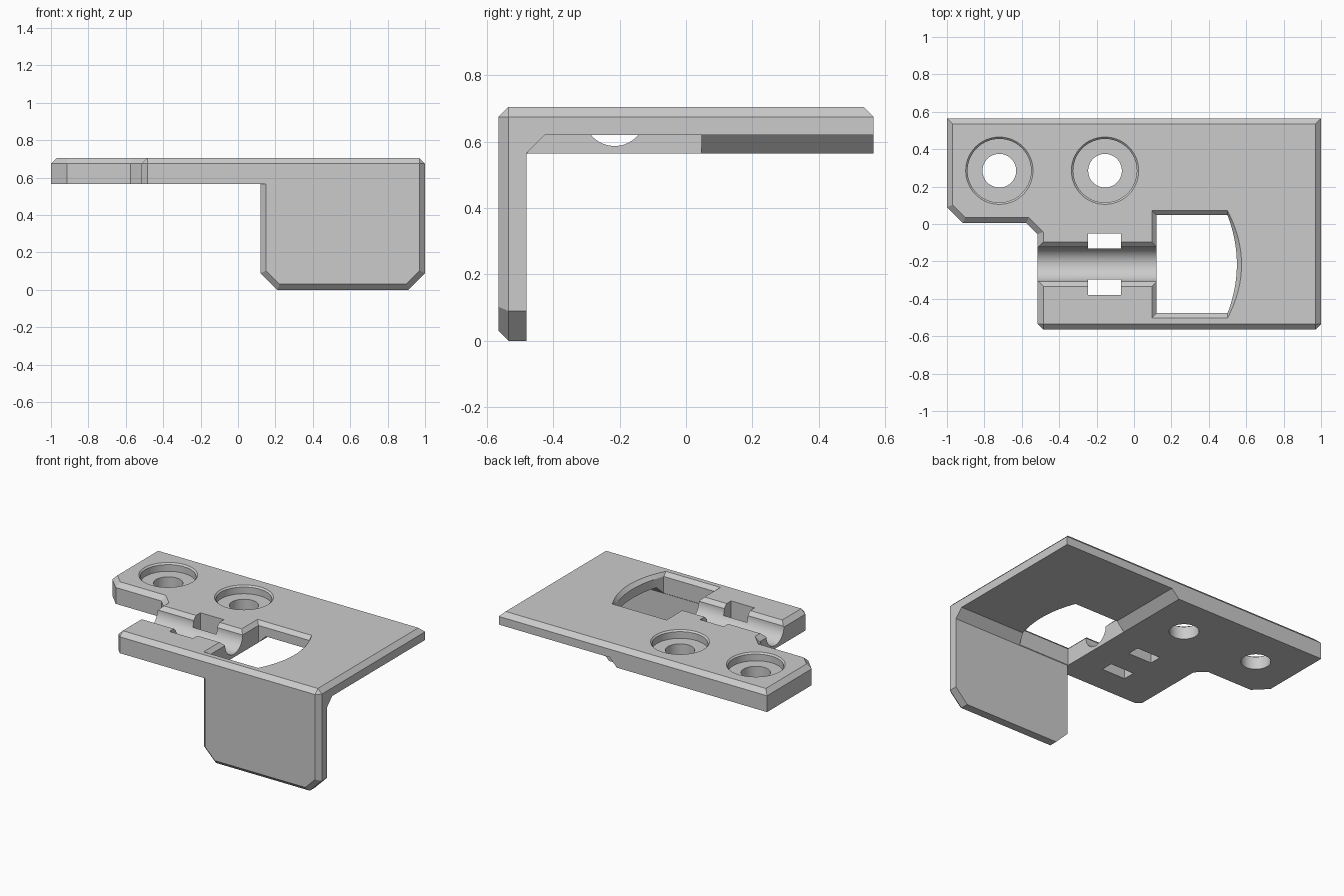
import bpy, bmesh, math

if "Cube" in bpy.data.objects:
    bpy.data.objects.remove(bpy.data.objects["Cube"])

grey = bpy.data.materials.new("plain grey")
grey.use_nodes = True
grey.diffuse_color = (0.6, 0.6, 0.6, 1)
grey.node_tree.nodes["Principled BSDF"].inputs["Base Color"].default_value = (0.6, 0.6, 0.6, 1)

BOTTOM, TOP, CHAMFER = 0.565, 0.705, 0.03


def loft(name, sections, bevel_rule=None):
    """Solid through matching rings of points, chamfering edges picked by a rule."""
    bm = bmesh.new()
    rings = [[bm.verts.new(p) for p in s] for s in sections]
    n = len(rings[0])
    for a, b in zip(rings, rings[1:]):
        for i in range(n):
            j = (i + 1) % n
            bm.faces.new((a[i], a[j], b[j], b[i]))
    bm.faces.new(rings[0][::-1])
    bm.faces.new(rings[-1])
    bmesh.ops.recalc_face_normals(bm, faces=bm.faces)
    if bevel_rule:
        edges = [e for e in bm.edges if bevel_rule(e.verts[0].co, e.verts[1].co)]
        bmesh.ops.bevel(bm, geom=edges, offset=CHAMFER, offset_type='OFFSET',
                        segments=1, profile=0.5, affect='EDGES')
    mesh = bpy.data.meshes.new(name)
    bm.to_mesh(mesh)
    bm.free()
    mesh.materials.append(grey)
    ob = bpy.data.objects.new(name, mesh)
    bpy.context.collection.objects.link(ob)
    return ob


def level(points, z):
    return [(x, y, z) for x, y in points]


def rect(x0, x1, y0, y1):
    return [(x0, y0), (x1, y0), (x1, y1), (x0, y1)]


def circle(x, y, r, n=64):
    return [(x + r * math.cos(math.tau * i / n), y + r * math.sin(math.tau * i / n))
            for i in range(n)]


def cut(target, cutter):
    cutter.hide_render = True
    mod = target.modifiers.new("cut", 'BOOLEAN')
    mod.operation, mod.solver, mod.object = 'DIFFERENCE', 'EXACT', cutter
    bpy.context.view_layer.objects.active = target
    bpy.ops.object.modifier_apply(modifier=mod.name)
    bpy.data.objects.remove(cutter)


# Mounting plate: chamfered top rim and front upright corners
outline = [(-1, 0.565), (-1, 0.09), (-0.915, 0.005), (-0.575, 0.005), (-0.515, -0.055),
           (-0.515, -0.565), (1, -0.565), (1, 0.565)]


def plate_edges(a, b):
    rim = min(a.z, b.z) > TOP - 0.001
    front_corner = max(a.y, b.y) < -0.56 and abs(a.x - b.x) < 0.001
    return rim or front_corner


plate = loft("mounting_plate", [level(outline, BOTTOM), level(outline, TOP)], plate_edges)

# Underside pocket with sloped left and front sides
pocket = [(BOTTOM - 0.02, -0.02), (0.62, 0.055)]
cut(plate, loft("pocket_cutter",
                [level(rect(0.12 + d, 1.2, -0.48 + d, 0.8), z) for z, d in pocket]))

# Counterbored screw holes
bore = [(0.5, 0.09), (0.65, 0.09), (0.65, 0.17), (0.695, 0.17), (0.715, 0.19)]
for x in (-0.72, -0.155):
    cut(plate, loft("screw_hole_cutter", [level(circle(x, 0.285, r), z) for z, r in bore]))

# Cable groove: round floor with flared lips
MID, R, GROOVE_Z = -0.215, 0.093, 0.68
arc = [math.pi + math.pi * i / 32 for i in range(33)]
groove = [(MID + R * math.cos(a), GROOVE_Z + R * math.sin(a)) for a in arc]
groove += [(MID + s * (R + 0.04), GROOVE_Z + 0.04) for s in (1, -1)]
cut(plate, loft("groove_cutter", [[(x, y, z) for y, z in groove] for x in (-0.6, 0.2)]))

# Tie slots either side of the groove
for s in (1, -1):
    y0, y1 = sorted((MID + s * 0.083, MID + s * 0.165))
    slot = rect(-0.245, -0.07, y0, y1)
    cut(plate, loft("tie_slot_cutter", [level(slot, 0.5), level(slot, 0.8)]))


# Window with a bowed right side and chamfered rim
def window(d):
    half = 0.262 + d
    bow = [(0.5 + (0.05 + d) * (1 - t * t), MID + half * t)
           for t in (i / 12 - 1 for i in range(25))]
    return [(0.12 - d, MID - half)] + bow + [(0.12 - d, MID + half)]


cut(plate, loft("window_cutter", [level(window(d), z)
                                  for z, d in ((0.5, 0), (0.68, 0), (0.73, 0.05))]))

# Front wall: clipped lower corners, chamfered front edges
wall = [(0.12, BOTTOM), (0.12, 0.09), (0.21, 0), (0.91, 0), (1, 0.09), (1, BOTTOM)]


def wall_edges(a, b):
    return max(a.y, b.y) < -0.56 and min(a.z, b.z) < BOTTOM - 0.001


front_wall = loft("front_wall", [[(x, y, z) for x, z in wall] for y in (-0.565, -0.48)],
                  wall_edges)

# Smooth round surfaces, keep the chamfers crisp
bpy.ops.object.select_all(action='DESELECT')
for ob in (plate, front_wall):
    ob.select_set(True)
bpy.context.view_layer.objects.active = plate
bpy.ops.object.shade_smooth_by_angle(angle=math.radians(25))
